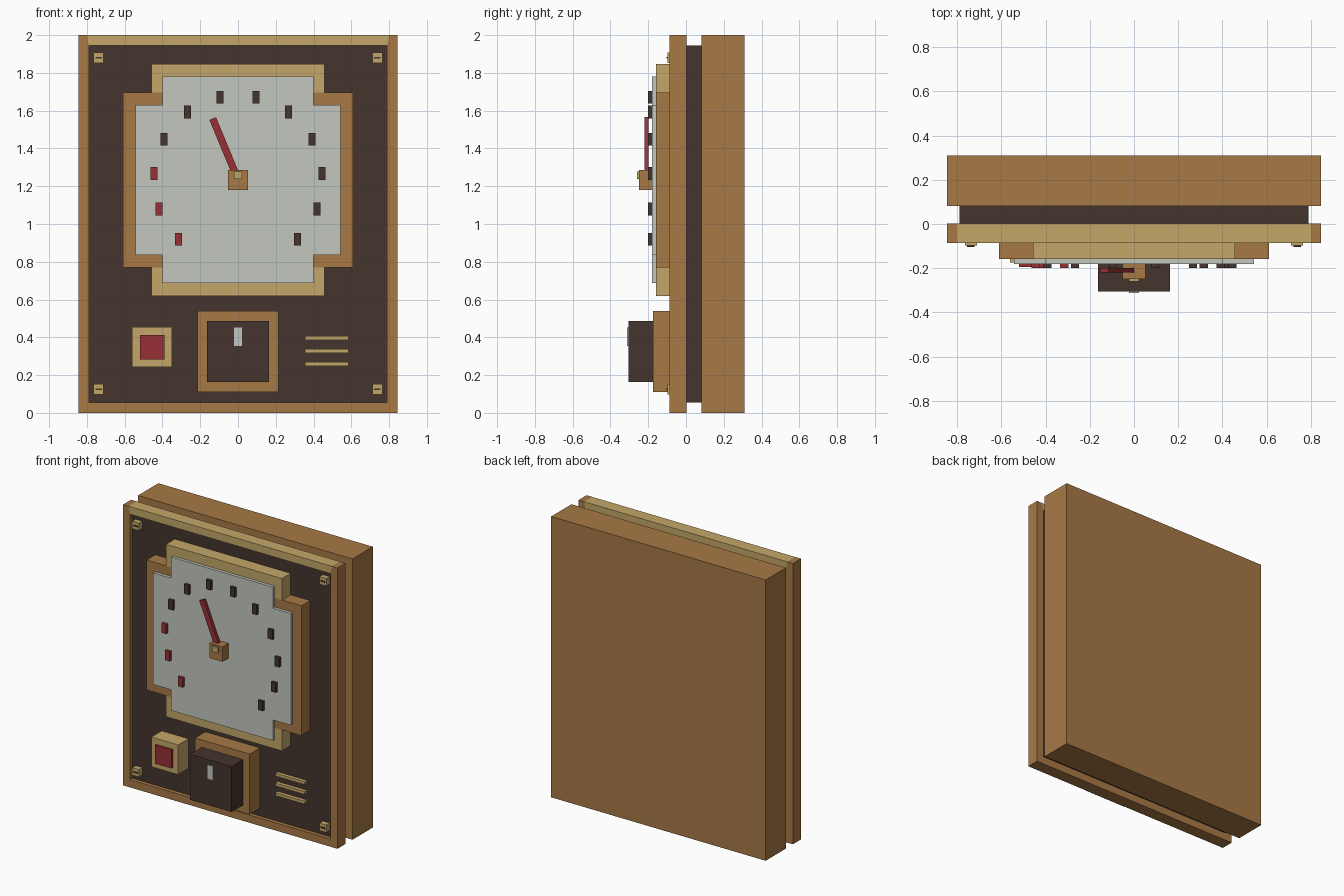
import bpy, bmesh, math
from mathutils import Matrix, Vector

cube = bpy.data.objects.get("Cube")
if cube:
    bpy.data.objects.remove(cube, do_unlink=True)


def material(name, rgb):
    m = bpy.data.materials.new(name)
    m.use_nodes = True
    col = (*rgb, 1.0)
    m.diffuse_color = col
    m.node_tree.nodes["Principled BSDF"].inputs["Base Color"].default_value = col
    return m


WOOD = material("warm wood", (0.39, 0.19, 0.06))
BRASS = material("pale brass", (0.55, 0.39, 0.14))
DARK = material("dark brown", (0.06, 0.035, 0.027))
PALE = material("pale grey", (0.54, 0.57, 0.52))
RED = material("signal red", (0.31, 0.03, 0.035))


def prism(name, outline, y0, y1, mat):
    """Extrude an (x, z) outline from y0 back to y1."""
    bm = bmesh.new()
    face = bm.faces.new([bm.verts.new((x, y0, z)) for x, z in outline])
    ext = bmesh.ops.extrude_face_region(bm, geom=[face])
    moved = [v for v in ext["geom"] if isinstance(v, bmesh.types.BMVert)]
    bmesh.ops.translate(bm, verts=moved, vec=(0, y1 - y0, 0))
    bmesh.ops.recalc_face_normals(bm, faces=bm.faces)
    mesh = bpy.data.meshes.new(name)
    bm.to_mesh(mesh)
    bm.free()
    mesh.materials.append(mat)
    obj = bpy.data.objects.new(name, mesh)
    bpy.context.collection.objects.link(obj)
    return obj


def box(name, x0, x1, y0, y1, z0, z1, mat):
    return prism(name, [(x0, z0), (x1, z0), (x1, z1), (x0, z1)], y0, y1, mat)


def plate(name, x, z, w, h, y0, y1, mat):
    return box(name, x - w / 2, x + w / 2, y0, y1, z - h / 2, z + h / 2, mat)


def cross(w_out, w_in, z0, z1, z2, z3):
    """Outline of a plus shape: wide between z1 and z2, narrow beyond."""
    right = [(w_in, z0), (w_in, z1), (w_out, z1), (w_out, z2), (w_in, z2), (w_in, z3)]
    return right + [(-x, z) for x, z in reversed(right)]


PANEL = -0.06   # front of the dark panel
FRONT = -0.087  # front of the frame

# Case: back box, dark core and front frame
box("back_case", -0.845, 0.845, 0.082, 0.31, 0, 2, WOOD)
box("panel", -0.79, 0.79, PANEL, 0.084, 0.055, 1.945, DARK)
for side, s in (("left", 1), ("right", -1)):
    prism("frame_" + side, [(s * 0.845, 0), (s * 0.79, 0), (s * 0.79, 1.945),
                            (s * 0.80, 2), (s * 0.845, 2)], FRONT, 0.003, WOOD)
box("frame_bottom", -0.79, 0.79, FRONT, 0.003, 0, 0.055, WOOD)
prism("frame_top", [(-0.79, 1.945), (0.79, 1.945), (0.80, 2), (-0.80, 2)],
      FRONT, 0.003, BRASS)

# Corner screws with slots
for side, s in (("left", 1), ("right", -1)):
    for end, z in (("lower", 0.125), ("upper", 1.88)):
        name = f"{end}_{side}_screw"
        plate(name, s * 0.738, z, 0.054, 0.054, -0.098, PANEL, BRASS)
        plate(name + "_slot", s * 0.738, z, 0.034, 0.009, -0.103, -0.098, DARK)

# Dial surround and stepped dial face
box("dial_surround_middle", -0.61, 0.61, -0.158, PANEL, 0.77, 1.695, WOOD)
box("dial_surround_top", -0.457, 0.457, -0.158, PANEL, 1.695, 1.848, BRASS)
box("dial_surround_bottom", -0.457, 0.457, -0.158, PANEL, 0.62, 0.77, BRASS)
prism("dial_face", cross(0.542, 0.40, 0.687, 0.835, 1.63, 1.78), -0.18, -0.158, PALE)

# Twelve dial marks on an arc, the first three red
CENTRE_Z = 1.235
for i in range(12):
    a = math.radians(-135 + i * 270 / 11)
    plate(f"dial_mark_{i + 1}", 0.446 * math.sin(a), CENTRE_Z + 0.446 * math.cos(a),
          0.037, 0.068, -0.2, -0.18, RED if i < 3 else DARK)

# Needle, hub and hub cap
needle = plate("needle", 0, 0.175, 0.038, 0.35, -0.22, -0.198, RED)
needle.data.transform(Matrix.Translation(Vector((0, 0, CENTRE_Z)))
                      @ Matrix.Rotation(math.radians(-22.5), 4, 'Y'))
plate("needle_hub", 0, 1.234, 0.104, 0.106, -0.248, -0.18, WOOD)
plate("hub_cap", 0, 1.258, 0.044, 0.04, -0.259, -0.248, BRASS)

# Indicator lamp
plate("lamp_housing", -0.455, 0.348, 0.212, 0.212, -0.175, PANEL, BRASS)
plate("lamp_lens", -0.455, 0.348, 0.13, 0.13, -0.194, -0.175, RED)

# Control knob
box("knob_base", -0.215, 0.215, -0.175, PANEL, 0.11, 0.54, WOOD)
box("knob", -0.163, 0.163, -0.305, -0.175, 0.163, 0.487, DARK)
plate("knob_pointer", 0, 0.403, 0.044, 0.098, -0.312, -0.305, PALE)

# Speaker bars
for i, z in enumerate((0.258, 0.327, 0.397)):
    plate(f"speaker_bar_{i + 1}", 0.47, z, 0.232, 0.021, -0.086, PANEL, BRASS)
